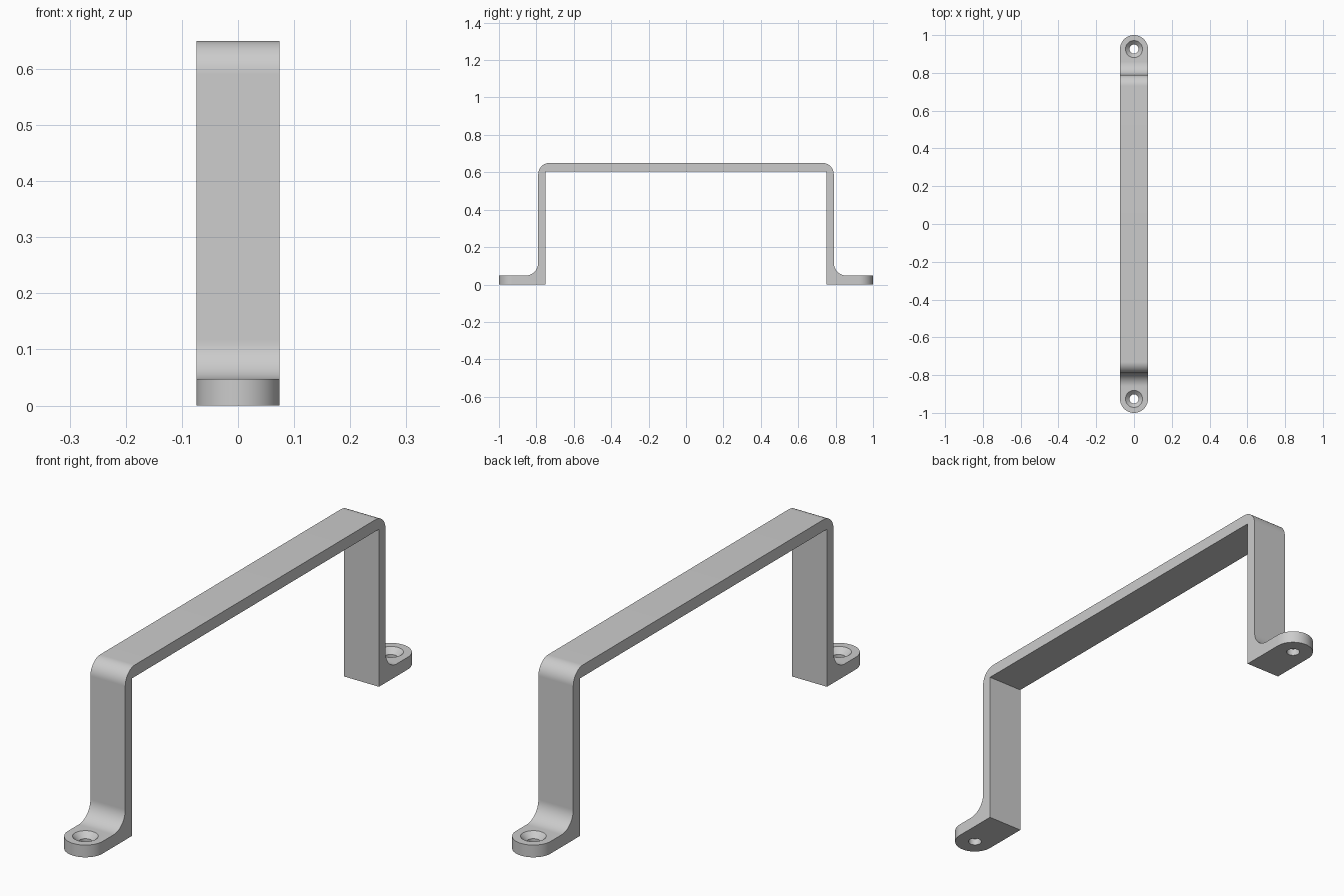
import bpy, bmesh, math

if "Cube" in bpy.data.objects:
    bpy.data.objects.remove(bpy.data.objects["Cube"])

W = 0.074          # half width of the strap and radius of the foot ends
Y_END = 1.0        # outer end of the feet
Y_OUT, Y_IN = 0.79, 0.75   # outer and inner faces of the legs
Z_FOOT, Z_IN, Z_TOP = 0.047, 0.605, 0.65
HOLE_Y = Y_END - W

metal = bpy.data.materials.new("grey metal")
metal.diffuse_color = (0.6, 0.6, 0.6, 1)
metal.use_nodes = True
metal.node_tree.nodes["Principled BSDF"].inputs["Base Color"].default_value = metal.diffuse_color


def arc(cx, cy, r, a0, a1, n):
    """Points on an arc, angles in degrees."""
    out = []
    for i in range(n + 1):
        a = math.radians(a0 + (a1 - a0) * i / n)
        out.append((cx + r * math.cos(a), cy + r * math.sin(a)))
    return out


def make_object(name, bm):
    bmesh.ops.recalc_face_normals(bm, faces=bm.faces)
    me = bpy.data.meshes.new(name)
    bm.to_mesh(me)
    bm.free()
    me.materials.append(metal)
    ob = bpy.data.objects.new(name, me)
    bpy.context.collection.objects.link(ob)
    return ob


def prism(name, points, offset):
    """Extrude a closed outline of 3D points along an offset."""
    bm = bmesh.new()
    face = bm.faces.new([bm.verts.new(p) for p in points])
    ext = bmesh.ops.extrude_face_region(bm, geom=[face])
    verts = [v for v in ext["geom"] if isinstance(v, bmesh.types.BMVert)]
    bmesh.ops.translate(bm, verts=verts, vec=offset)
    return make_object(name, bm)


def lathe(name, profile, y, n=48):
    """Closed solid of revolution about a vertical axis; profile is (r, z)."""
    bm = bmesh.new()
    rings = [[bm.verts.new((r * math.cos(2 * math.pi * i / n),
                            y + r * math.sin(2 * math.pi * i / n), z))
              for i in range(n)] for r, z in profile]
    for a, b in zip(rings, rings[1:]):
        for i in range(n):
            j = (i + 1) % n
            bm.faces.new((a[i], a[j], b[j], b[i]))
    bm.faces.new(rings[0])
    bm.faces.new(rings[-1])
    return make_object(name, bm)


# Handle side profile: foot, fillet, leg, rounded top corner, then mirrored
R_FIL, R_TOP = 0.07, 0.06
half = [(Y_IN, Z_IN), (Y_IN, 0), (Y_END + 0.02, 0), (Y_END + 0.02, Z_FOOT)]
half += arc(Y_OUT + R_FIL, Z_FOOT + R_FIL, R_FIL, 270, 180, 16)
half += arc(Y_OUT - R_TOP, Z_TOP - R_TOP, R_TOP, 0, 90, 16)
outline = half + [(-y, z) for y, z in reversed(half)]
handle = prism("pull_handle", [(-0.1, y, z) for y, z in outline], (0.2, 0, 0))

# Plan outline with round ends trims the strap to width
plan = arc(0, HOLE_Y, W, 0, 180, 40) + arc(0, -HOLE_Y, W, 180, 360, 40)
trims = [(prism("plan_trim", [(x, y, -0.1) for x, y in plan], (0, 0, 1)), 'INTERSECT')]

# Countersunk screw holes
hole = [(0.024, -0.05), (0.024, Z_FOOT - 0.021), (0.065, Z_FOOT + 0.02)]
for s in (-1, 1):
    trims.append((lathe("screw_hole_cutter", hole, s * HOLE_Y), 'DIFFERENCE'))

for cutter, op in trims:
    cutter.hide_render = True
    mod = handle.modifiers.new(cutter.name, 'BOOLEAN')
    mod.object, mod.operation, mod.solver = cutter, op, 'EXACT'

# Bake the cuts and remove the cutters
bpy.context.view_layer.update()
baked = bpy.data.meshes.new_from_object(
    handle.evaluated_get(bpy.context.evaluated_depsgraph_get()))
handle.modifiers.clear()
handle.data = baked
for cutter, _ in trims:
    bpy.data.objects.remove(cutter)

bpy.context.view_layer.objects.active = handle
handle.select_set(True)
bpy.ops.object.shade_smooth_by_angle(angle=math.radians(30))
